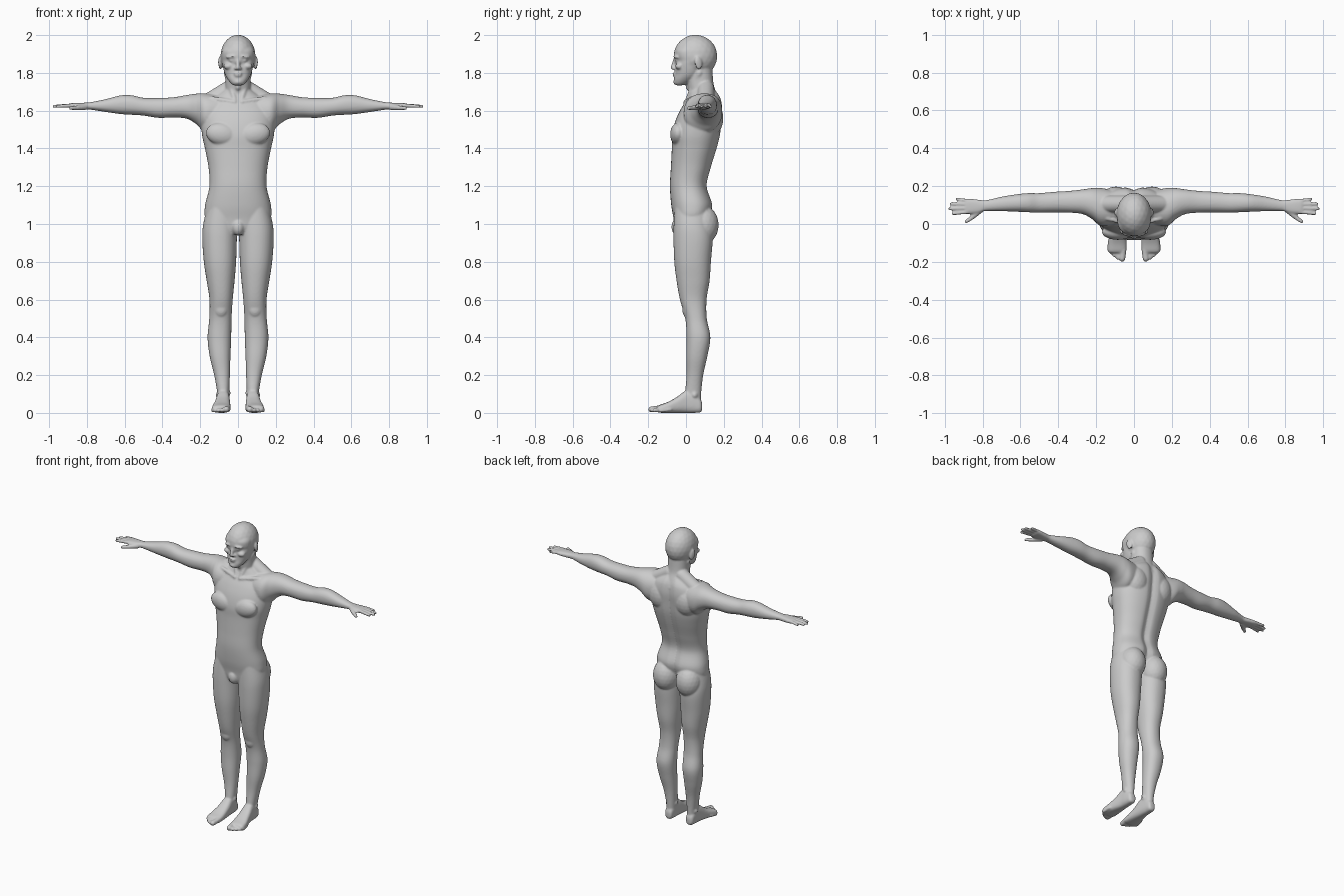
import bpy, bmesh, math
from mathutils import Matrix, Vector, Euler

bm = bmesh.new()


def spline(rows, per=6):
    """Catmull-Rom interpolation through rows of numbers."""
    rows = [rows[0]] + list(rows) + [rows[-1]]
    out = []
    for a, b, c, d in zip(rows, rows[1:], rows[2:], rows[3:]):
        for k in range(per):
            t = k / per
            out.append([0.5 * (2 * q + (r - p) * t + (2 * p - 5 * q + 4 * r - s) * t * t
                        + (3 * q - p - 3 * r + s) * t ** 3) for p, q, r, s in zip(a, b, c, d)])
    return out + [list(rows[-1])]


def loft(axis, rows, power=2.2, n=40, groove=0.0):
    """Skin over sections (position, a0, a1, b0, b1) along an axis."""
    rings = []
    for t, a0, a1, b0, b1 in spline(rows):
        ring = []
        for i in range(n):
            c, s = math.cos(math.tau * i / n), math.sin(math.tau * i / n)
            a = (a0 + a1) / 2 + (a1 - a0) / 2 * math.copysign(abs(c) ** (2 / power), c)
            b = (b0 + b1) / 2 + (b1 - b0) / 2 * math.copysign(abs(s) ** (2 / power), s)
            if groove and s > 0:
                b -= groove * math.exp(-(a / 0.025) ** 2)
            ring.append(bm.verts.new({'x': (t, a, b), 'y': (a, t, b), 'z': (a, b, t)}[axis]))
        rings.append(ring)
    for r, q in zip(rings, rings[1:]):
        for i in range(n):
            j = (i + 1) % n
            bm.faces.new((r[i], r[j], q[j], q[i]))
    bm.faces.new(rings[0][::-1])
    bm.faces.new(rings[-1])


def ball(center, radii, rot=(0, 0, 0)):
    bmesh.ops.create_icosphere(bm, subdivisions=3, radius=1,
                               matrix=Matrix.LocRotScale(Vector(center), Euler(rot), Vector(radii)))


def tube(p, q, r0, r1):
    """Tapered capsule from p to q."""
    p, q = Vector(p), Vector(q)
    turn = (q - p).to_track_quat('Z', 'Y').to_matrix().to_4x4()
    bmesh.ops.create_cone(bm, cap_ends=True, segments=20, radius1=r0, radius2=r1,
                          depth=(q - p).length, matrix=Matrix.Translation((p + q) / 2) @ turn)
    ball(p, (r0,) * 3)
    ball(q, (r1,) * 3)


# ---- Parts of one side (mirrored below) ----
# Leg
loft('z', [(1.10, .012, .160, -.06, .12), (1.0, .004, .184, -.065, .13),
           (.92, .006, .189, -.066, .141), (.8, .010, .181, -.062, .132),
           (.7, .018, .166, -.05, .125), (.6, .028, .151, -.032, .109),
           (.5, .034, .152, -.004, .11), (.4, .036, .161, .003, .129),
           (.3, .040, .150, .002, .113), (.2, .043, .126, .003, .091),
           (.1, .047, .109, -.006, .08), (.04, .05, .107, -.01, .078)])
ball((.09, .004, .55), (.036, .024, .045))
ball((.104, .045, .095), (.013, .016, .018))
ball((.05, .035, .105), (.011, .016, .018))
# Buttock
ball((.086, .087, .995), (.084, .086, .105))
# Foot and toes
loft('y', [(.086, .062, .092, .015, .05), (.075, .053, .104, .003, .075),
           (.04, .048, .110, 0, .11), (0, .044, .114, 0, .118), (-.05, .041, .124, 0, .083),
           (-.10, .039, .136, 0, .056), (-.14, .040, .138, .001, .042),
           (-.152, .046, .130, .006, .034)], power=2.7)
for x0, x1, y1, r in ((.056, .062, -.183, .0165), (.079, .085, -.178, .0115), (.098, .104, -.165, .011),
                      (.114, .120, -.150, .0105), (.127, .133, -.134, .010)):
    tube((x0, y1 + .05, r + .008), (x1, y1, r + .002), r, r)

# Arm
loft('x', [(.08, .0, .17, 1.50, 1.68), (.17, -.012, .19, 1.485, 1.69),
           (.22, .025, .19, 1.528, 1.69), (.27, .052, .183, 1.557, 1.683),
           (.34, .06, .175, 1.564, 1.671), (.42, .061, .17, 1.562, 1.667),
           (.50, .061, .163, 1.574, 1.668), (.56, .062, .163, 1.578, 1.681),
           (.62, .065, .157, 1.582, 1.681), (.70, .068, .144, 1.593, 1.661),
           (.78, .069, .126, 1.605, 1.645), (.82, .062, .128, 1.606, 1.642)])
# Hand: palm, thumb and fingers
loft('x', [(.79, .070, .124, 1.606, 1.643), (.82, .058, .128, 1.606, 1.642),
           (.86, .053, .133, 1.609, 1.641), (.885, .055, .133, 1.612, 1.639),
           (.895, .06, .128, 1.618, 1.634)], power=2.6)
tube((.815, .072, 1.618), (.852, .038, 1.615), .017, .013)
tube((.852, .038, 1.615), (.887, .012, 1.613), .0125, .0095)
for y0, x1, y1, r in ((.064, .957, .055, .0098), (.084, .973, .081, .0102),
                      (.104, .966, .107, .0098), (.123, .937, .132, .009)):
    tube((.875, y0, 1.628), (x1, y1, 1.623), r + .0008, r - .001)

# Chest and shoulder blade
ball((.086, -.042, 1.475), (.085, .042, .06), (0, -.2, 0))
ball((.095, .125, 1.56), (.085, .073, .1))
# Slope from neck to shoulder
tube((.045, .105, 1.715), (.16, .105, 1.645), .045, .045)
# Collar bone and neck muscle
tube((.018, -.002, 1.645), (.14, .03, 1.665), .012, .012)
tube((.016, .006, 1.65), (.058, .07, 1.80), .013, .018)
# Ear
ball((.094, .066, 1.853), (.009, .021, .036), (.15, 0, .35))
# Brow, eye, cheek and nostril
ball((.034, -.048, 1.886), (.032, .018, .009), (0, .1, .2))
ball((.034, -.045, 1.866), (.015, .013, .009))
ball((.05, -.035, 1.835), (.026, .022, .018))
ball((.011, -.062, 1.823), (.0095, .012, .008))

# Mirror the side parts
copy = bmesh.ops.duplicate(bm, geom=bm.verts[:] + bm.edges[:] + bm.faces[:])['geom']
for v in copy:
    if isinstance(v, bmesh.types.BMVert):
        v.co.x *= -1

# ---- Parts on the centre line ----
# Torso
torso = [(.945, .05, -.05, .08), (.98, .12, -.06, .105), (1.03, .172, -.066, .125),
         (1.1, .174, -.078, .142), (1.2, .151, -.085, .113), (1.3, .156, -.08, .135),
         (1.4, .175, -.075, .165), (1.47, .19, -.074, .182), (1.54, .195, -.058, .19),
         (1.6, .188, -.032, .195), (1.65, .155, -.002, .19), (1.68, .118, .012, .18),
         (1.71, .075, .02, .16)]
loft('z', [(z, -w, w, y0, y1) for z, w, y0, y1 in torso], power=2.3, n=72, groove=.016)
ball((0, -.045, .985), (.034, .032, .046))
# Neck
loft('z', [(z, -w, w, y0, y1) for z, w, y0, y1 in (
    (1.64, .085, .01, .18), (1.69, .072, .014, .163), (1.74, .067, .006, .146),
    (1.82, .068, .0, .14))])
ball((0, .012, 1.725), (.014, .014, .017))
# Skull and face
ball((0, .05, 1.889), (.093, .116, .113))
loft('z', [(z, -w, w, y0, y1) for z, w, y0, y1 in (
    (1.734, .022, -.052, -.02), (1.743, .036, -.062, .01), (1.765, .054, -.063, .045),
    (1.79, .068, -.058, .075), (1.82, .077, -.057, .09), (1.85, .083, -.054, .09),
    (1.866, .085, -.05, .09), (1.89, .087, -.058, .09), (1.92, .085, -.056, .09),
    (1.95, .07, -.03, .09))], power=2.25)
# Nose, lips and chin
tube((0, -.056, 1.88), (0, -.070, 1.829), .008, .012)
ball((0, -.06, 1.797), (.023, .012, .006))
ball((0, -.059, 1.785), (.02, .012, .006))
ball((0, -.055, 1.752), (.022, .013, .014))

bmesh.ops.recalc_face_normals(bm, faces=bm.faces[:])
mesh = bpy.data.meshes.new("body")
bm.to_mesh(mesh)
bm.free()
body = bpy.data.objects.new("body", mesh)
bpy.context.collection.objects.link(body)

# Fuse all parts into one smooth skin
fuse = body.modifiers.new("fuse", 'REMESH')
fuse.mode = 'VOXEL'
fuse.voxel_size = 0.0055
fuse.use_smooth_shade = True
relax = body.modifiers.new("relax", 'SMOOTH')
relax.factor = 0.5
relax.iterations = 5
bpy.context.view_layer.objects.active = body
body.select_set(True)
bpy.ops.object.convert(target='MESH')
bpy.ops.object.shade_smooth()
